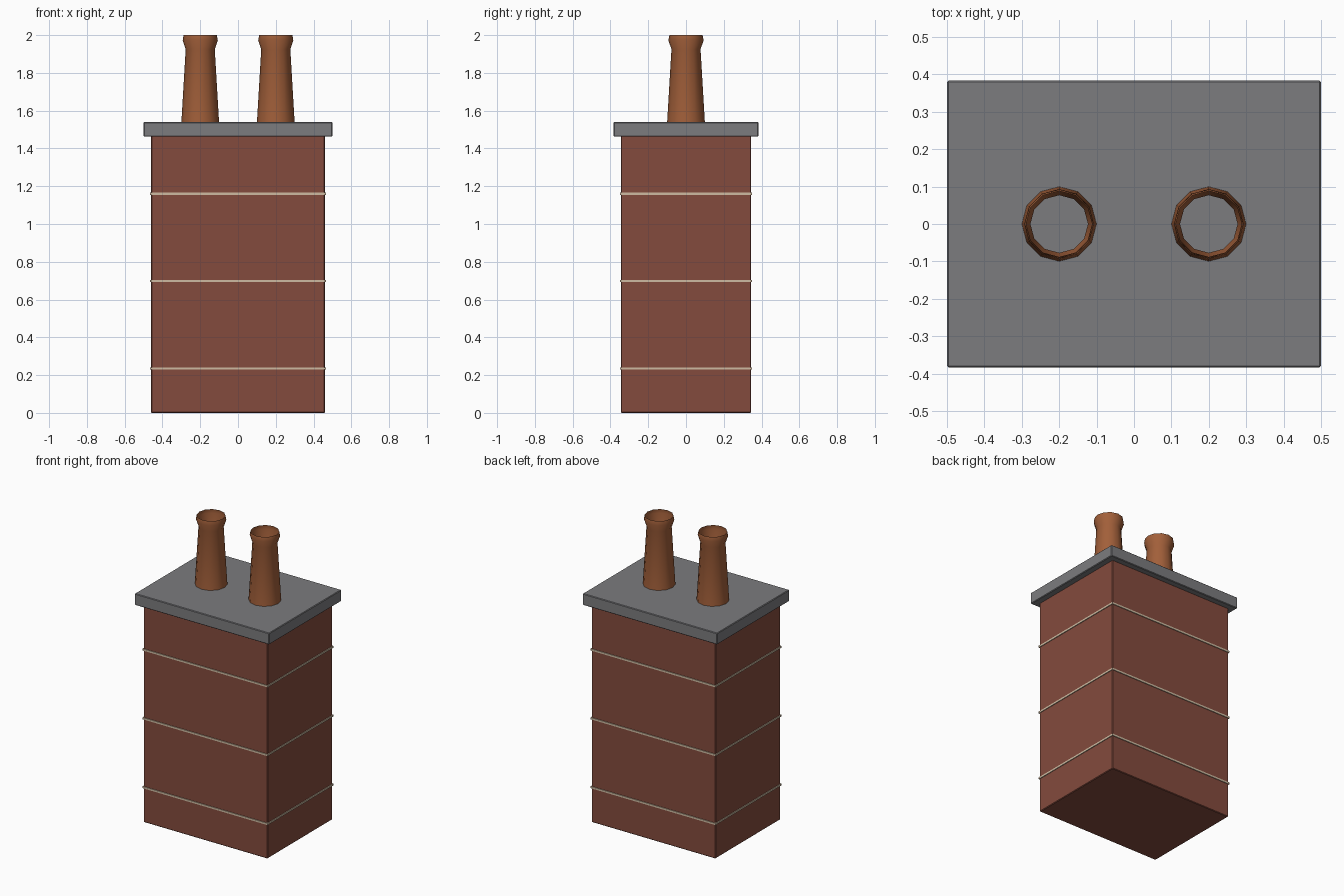
import bpy, bmesh, math

old = bpy.data.objects.get("Cube")
if old:
    bpy.data.objects.remove(old, do_unlink=True)


def material(name, rgb):
    m = bpy.data.materials.new(name)
    m.use_nodes = True
    m.diffuse_color = (*rgb, 1)
    m.node_tree.nodes["Principled BSDF"].inputs["Base Color"].default_value = (*rgb, 1)
    return m


brick = material("red brick", (0.23, 0.07, 0.047))
mortar = material("pale mortar", (0.62, 0.50, 0.36))
stone = material("grey stone", (0.20, 0.20, 0.21))
clay = material("terracotta", (0.36, 0.115, 0.042))


def add_object(name, bm, mat):
    mesh = bpy.data.meshes.new(name)
    bmesh.ops.recalc_face_normals(bm, faces=bm.faces)
    bm.to_mesh(mesh)
    bm.free()
    mesh.materials.append(mat)
    obj = bpy.data.objects.new(name, mesh)
    bpy.context.collection.objects.link(obj)
    return obj


def box(name, width, depth, z0, z1, mat, bevel=0):
    bm = bmesh.new()
    bmesh.ops.create_cube(bm, size=1)
    bmesh.ops.scale(bm, vec=(width, depth, z1 - z0), verts=bm.verts)
    bmesh.ops.translate(bm, vec=(0, 0, (z0 + z1) / 2), verts=bm.verts)
    if bevel:
        bmesh.ops.bevel(bm, geom=bm.edges[:], offset=bevel, segments=1, affect='EDGES')
    return add_object(name, bm, mat)


def chimney_pot(name, x, profile, sides=12):
    # Open lathe: tapered body with a flared, rounded lip
    bm = bmesh.new()
    rings = []
    for r, z in profile:
        angles = [math.tau * i / sides for i in range(sides)]
        rings.append([bm.verts.new((x + r * math.cos(a), r * math.sin(a), z)) for a in angles])
    for low, high in zip(rings, rings[1:]):
        for i in range(sides):
            j = (i + 1) % sides
            bm.faces.new((low[i], low[j], high[j], high[i]))
    obj = add_object(name, bm, clay)
    bpy.ops.object.select_all(action='DESELECT')
    obj.select_set(True)
    bpy.context.view_layer.objects.active = obj
    bpy.ops.object.shade_smooth_by_angle(angle=math.radians(40))


# Brick stack and mortar courses
box("brick_stack", 0.92, 0.69, 0, 1.466, brick, 0.004)
for i, z in enumerate((0.235, 0.698, 1.16)):
    box(f"mortar_course_{i + 1}", 0.93, 0.70, z - 0.006, z + 0.006, mortar)

# Overhanging cap slab
box("cap_slab", 1.0, 0.767, 1.463, 1.54, stone, 0.004)

# Pair of pots
pot_profile = ((0.1, 1.535), (0.077, 1.925), (0.093, 1.972), (0.088, 2.0))
for side, x in (("left", 0.2), ("right", -0.2)):
    chimney_pot(f"{side}_chimney_pot", x, pot_profile)
